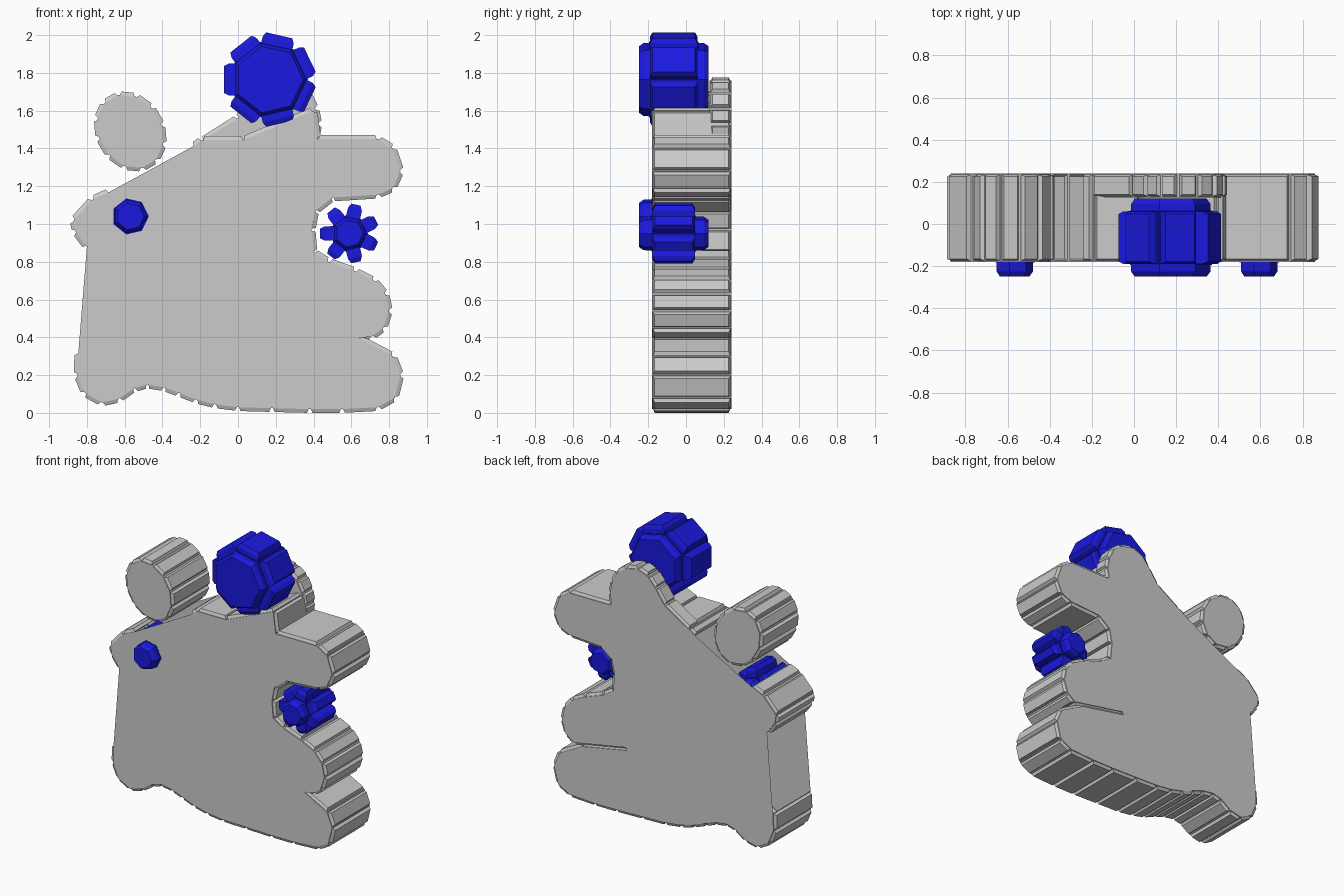
import bpy, bmesh, math

if "Cube" in bpy.data.objects:
    bpy.data.objects.remove(bpy.data.objects["Cube"])

blue = bpy.data.materials.new("blue_gem")
blue.diffuse_color = (0.01, 0.01, 0.75, 1)
blue.use_nodes = True
blue.node_tree.nodes["Principled BSDF"].inputs["Base Color"].default_value = blue.diffuse_color


def prism(name, outline, y0, y1, steps, caps=False, is_open=None, mat=None):
    """Extrude an (x, z) outline along y and raise a bevelled tile on each side face."""
    bm = bmesh.new()
    f = [bm.verts.new((x, y0, z)) for x, z in outline]
    b = [bm.verts.new((x, y1, z)) for x, z in outline]
    n = len(outline)
    tiles = [bm.faces.new((f[i], f[(i + 1) % n], b[(i + 1) % n], b[i])) for i in range(n)]
    ends = [bm.faces.new(f), bm.faces.new(b[::-1])]
    bmesh.ops.recalc_face_normals(bm, faces=bm.faces[:])
    # walls left open so the hollow interior shows
    gone = [t for i, t in enumerate(tiles) if is_open and outline[i] in is_open]
    tiles = [t for t in tiles if t not in gone]
    bmesh.ops.delete(bm, geom=gone, context='FACES_ONLY')
    if caps:
        tiles += ends
    for thick, depth in steps:
        bmesh.ops.inset_individual(bm, faces=tiles, thickness=thick, depth=depth)
    me = bpy.data.meshes.new(name)
    bm.to_mesh(me)
    bm.free()
    ob = bpy.data.objects.new(name, me)
    bpy.context.collection.objects.link(ob)
    if mat:
        me.materials.append(mat)
    return ob


def ring(cx, cz, a, b, n, tilt=0.0, start=0.0):
    """Points of a tilted ellipse in the xz plane."""
    pts = []
    for i in range(n):
        t = start + 2 * math.pi * i / n
        u, v = a * math.cos(t), b * math.sin(t)
        pts.append((cx + u * math.cos(tilt) - v * math.sin(tilt),
                    cz + u * math.sin(tilt) + v * math.cos(tilt)))
    return pts


trim = [(0.008, 0.0), (0.012, 0.02)]

# hand body: hollow, open along the upper left slope and the left edge
body = [
    (-0.87, 1.02), (-0.77, 1.13), (-0.68, 1.17), (-0.24, 1.41), (-0.19, 1.445), (0.03, 1.445),
    (0.40, 1.60), (0.42, 1.45), (0.74, 1.45), (0.82, 1.40), (0.86, 1.28), (0.82, 1.19),
    (0.74, 1.155), (0.50, 1.14), (0.41, 1.07), (0.39, 0.97), (0.40, 0.85), (0.48, 0.80),
    (0.62, 0.75), (0.72, 0.70), (0.78, 0.63), (0.80, 0.54), (0.77, 0.45), (0.71, 0.405),
    (0.30, 0.48), (0.29, 0.46), (0.64, 0.395), (0.82, 0.30), (0.86, 0.20), (0.83, 0.08),
    (0.74, 0.03), (0.55, 0.02), (0.38, 0.02), (0.18, 0.025), (0.0, 0.03), (-0.12, 0.045),
    (-0.22, 0.07), (-0.31, 0.105), (-0.39, 0.135), (-0.48, 0.15), (-0.55, 0.13),
    (-0.63, 0.075), (-0.72, 0.055), (-0.81, 0.105), (-0.85, 0.20), (-0.845, 0.32), (-0.80, 0.88),
    (-0.86, 0.96),
]
prism("hand_body", body, -0.18, 0.24, trim, is_open={(-0.68, 1.17), (-0.845, 0.32)})

# front sheet covering the slot between the two lower fingers
me = bpy.data.meshes.new("slot_cover")
me.from_pydata([(x, -0.18, z) for x, z in [(0.29, 0.46), (0.64, 0.395), (0.71, 0.405), (0.30, 0.48)]],
               [], [(0, 1, 2, 3)])
bpy.context.collection.objects.link(bpy.data.objects.new("slot_cover", me))

# upright finger on the back layer
finger = [(-0.19, 1.44), (0.0, 1.56), (0.07, 1.66), (0.13, 1.73), (0.21, 1.76), (0.30, 1.74),
          (0.37, 1.69), (0.41, 1.61), (0.425, 1.53), (0.41, 1.44)]
prism("upright_finger", finger, 0.125, 0.24, trim)

# tilted oval drum (thumb tip)
prism("thumb_tip", ring(-0.57, 1.49, 0.205, 0.165, 12, math.radians(120), math.pi / 12),
      -0.18, 0.24, trim)

# seven-sided gems with raised studs on every face
for name, cx, cz, r, h in [("large_gem", 0.165, 1.765, 0.205, 0.055),
                           ("notch_gem", 0.59, 0.95, 0.098, 0.068),
                           ("left_gem", -0.57, 1.04, 0.098, 0.068)]:
    prism(name, ring(cx, cz, r, r, 7, 0, math.pi / 7 + math.pi),
          -0.25 + h, 0.12 - h, [(0.006, 0.0), (0.001, h - 0.025), (0.018, 0.025)],
          caps=True, mat=blue)
